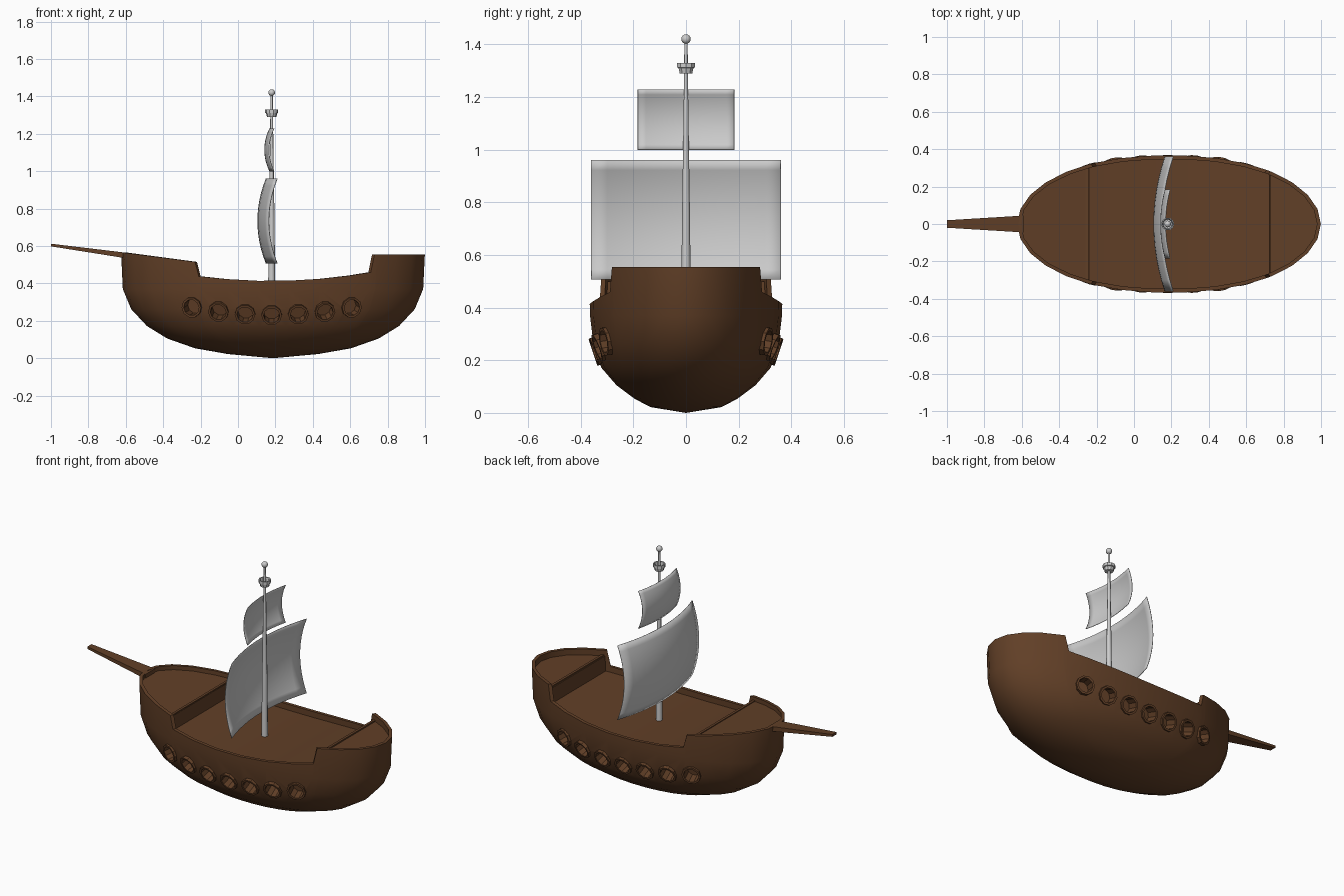
import bpy, bmesh, math
from mathutils import Vector, Matrix
from mathutils.bvhtree import BVHTree

if "Cube" in bpy.data.objects:
    bpy.data.objects.remove(bpy.data.objects["Cube"])

XC, A, B = 0.187, 0.812, 0.367   # hull centre, half length, half width

wood = bpy.data.materials.new("brown_wood")
wood.diffuse_color = (0.12, 0.05, 0.02, 1)
wood.use_nodes = True
wood.node_tree.nodes["Principled BSDF"].inputs["Base Color"].default_value = wood.diffuse_color


def finish(name, bm, mat=None, angle=30):
    bmesh.ops.recalc_face_normals(bm, faces=bm.faces)
    me = bpy.data.meshes.new(name)
    bm.to_mesh(me)
    bm.free()
    ob = bpy.data.objects.new(name, me)
    bpy.context.collection.objects.link(ob)
    if mat:
        me.materials.append(mat)
    smooth(ob, angle)
    return ob


def smooth(ob, angle):
    bpy.ops.object.select_all(action='DESELECT')
    ob.select_set(True)
    bpy.context.view_layer.objects.active = ob
    if angle:
        bpy.ops.object.shade_smooth_by_angle(angle=math.radians(angle))


def lathe(bm, profile, sides, matrix=Matrix(), closed=False):
    """Revolve (radius, height) points about local z."""
    rings = [[bm.verts.new(matrix @ Vector((r * math.cos(2 * math.pi * k / sides),
                                            r * math.sin(2 * math.pi * k / sides), z)))
              for k in range(sides)] for r, z in profile]
    pairs = list(zip(rings, rings[1:]))
    if closed:
        pairs.append((rings[-1], rings[0]))
    else:
        bm.faces.new(rings[0])
        bm.faces.new(rings[-1])
    for a, b in pairs:
        for k in range(sides):
            j = (k + 1) % sides
            bm.faces.new((a[k], a[j], b[j], b[k]))


# Sheer of the rail and of the deck, with raised bow and stern
def main_rail(x):
    return 0.413 + 0.165 * (x - 0.18) ** 2


def rail(x):
    if x < -0.22:
        return 0.515 - 0.13 * (x + 0.23)
    if x > 0.72:
        return 0.555
    return main_rail(x)


def deck(x):
    if x < -0.25:
        return rail(x) - 0.025
    if x > 0.74:
        return rail(x) - 0.035
    return main_rail(x) - 0.035


# Hull: stacked outlines from keel to rail, inner wall and stepped deck
xs = [XC + A * math.cos(math.radians(t)) for t in range(0, 181, 12)]
xs = [x for x in xs if min(abs(x - s) for s in (-0.23, 0.73)) > 0.05]
xs = sorted(xs + [-0.252, -0.248, -0.23, -0.21, 0.71, 0.73, 0.738, 0.742])
levels = [(0.0, 0, 0), (0.022, 0.24, 0.135), (0.053, 0.417, 0.195), (0.105, 0.565, 0.265),
          (0.172, 0.674, 0.323), (0.262, 0.758, 0.353), (0.37, 0.803, 0.366)]
T = 0.02
bm = bmesh.new()


def outline(a, b, height):
    up, down = [], []
    for x in xs:
        c = (x - XC) / A
        y = b * math.sqrt(max(0, 1 - abs(c) ** 2.2))
        px, z = XC + a * c, height(x)
        up.append(bm.verts.new((px, y, z)))
        down.append(bm.verts.new((px, -y, z)))
    return up, down


rings = [outline(a, b, lambda x, z=z: z) for z, a, b in levels]
rings += [outline(A, B, rail), outline(A - T, B - T, rail), outline(A - T, B - T, deck)]
n = len(xs)
for lo, hi in zip(rings, rings[1:]):
    for s in (0, 1):
        for i in range(n - 1):
            bm.faces.new((lo[s][i], lo[s][i + 1], hi[s][i + 1], hi[s][i]))
up, down = rings[-1]
for i in range(n - 1):
    bm.faces.new((up[i], up[i + 1], down[i + 1], down[i]))
bmesh.ops.remove_doubles(bm, verts=bm.verts, dist=0.0005)
bmesh.ops.recalc_face_normals(bm, faces=bm.faces)
tree = BVHTree.FromBMesh(bm)
hull = finish("hull", bm, wood, 0)

# Portholes: seven rings per side following the hull, with recessed openings
ring_bm, cut_bm = bmesh.new(), bmesh.new()
for side in (-1, 1):
    for k in range(-3, 4):
        x = 0.18 + 0.142 * k
        z = 0.232 + 0.0045 * k * k
        hit, normal, _, _ = tree.ray_cast(Vector((x, side, z)), Vector((0, -side, 0)))
        if normal.y * side < 0:
            normal = -normal
        m = Matrix.Translation(hit) @ normal.to_track_quat('Z', 'Y').to_matrix().to_4x4()
        lathe(ring_bm, [(0.055, -0.02), (0.055, 0.012), (0.043, 0.012), (0.043, -0.02)], 10, m, True)
        lathe(cut_bm, [(0.044, -0.06), (0.044, 0.05)], 10, m)
finish("porthole_rings", ring_bm, wood, 30)
cutter = finish("porthole_cutter", cut_bm, None, 0)
cutter.hide_render = True
mod = hull.modifiers.new("ports", 'BOOLEAN')
mod.operation, mod.solver, mod.object = 'DIFFERENCE', 'EXACT', cutter
smooth(hull, 0)
bpy.ops.object.modifier_apply(modifier="ports")
bpy.data.objects.remove(cutter)
smooth(hull, 32)


# Tapered boxes: each end is (x, half width, z low, z high)
def beam(name, e0, e1):
    bm = bmesh.new()
    ends = [[bm.verts.new((x, y, z)) for y, z in ((-w, lo), (w, lo), (w, hi), (-w, hi))]
            for x, w, lo, hi in (e0, e1)]
    a, b = ends
    bm.faces.new(a)
    bm.faces.new(b)
    for k in range(4):
        j = (k + 1) % 4
        bm.faces.new((a[k], a[j], b[j], b[k]))
    return finish(name, bm, wood, 0)


beam("bowsprit", (-1.0, 0.02, 0.598, 0.612), (-0.59, 0.045, 0.533, 0.563))
beam("bow_bulkhead", (-0.258, 0.3, 0.39, 0.5), (-0.243, 0.3, 0.39, 0.5))
beam("stern_bulkhead", (0.733, 0.262, 0.42, 0.528), (0.748, 0.262, 0.42, 0.528))

# Mast, lookout cup and top ball
at_mast = Matrix.Translation((0.18, 0, 0))
bm = bmesh.new()
lathe(bm, [(0.019, 0.36), (0.015, 0.75), (0.009, 1.15), (0.006, 1.42)], 8, at_mast)
finish("mast", bm, None, 50)
bm = bmesh.new()
lathe(bm, [(0.025, 1.29), (0.03, 1.31), (0.035, 1.312), (0.035, 1.33),
           (0.029, 1.33), (0.024, 1.3), (0.004, 1.3)], 10, at_mast)
finish("crows_nest", bm, None, 30)
bm = bmesh.new()
bmesh.ops.create_uvsphere(bm, u_segments=12, v_segments=8, radius=0.018,
                          matrix=Matrix.Translation((0.18, 0, 1.42)))
finish("mast_ball", bm, None, 60)


# Sails: thin sheets billowing toward the bow in both directions
def sail(name, half, z0, z1, x0, bow_y, bow_z, n=12):
    bm = bmesh.new()
    grid = []
    for i in range(n + 1):
        u = 2 * i / n - 1
        grid.append([])
        for j in range(n + 1):
            v = 2 * j / n - 1
            z = (z0 + z1) / 2 + v * (z1 - z0) / 2
            grid[-1].append(bm.verts.new((x0 + bow_y * u * u + bow_z * v * v, half * u, z)))
    for i in range(n):
        for j in range(n):
            bm.faces.new((grid[i][j], grid[i + 1][j], grid[i + 1][j + 1], grid[i][j + 1]))
    ob = finish(name, bm, None, 40)
    mod = ob.modifiers.new("thickness", 'SOLIDIFY')
    mod.thickness, mod.offset = 0.003, 0


sail("main_sail", 0.36, 0.507, 0.96, 0.105, 0.06, 0.045)
sail("top_sail", 0.183, 1.0, 1.228, 0.142, 0.024, 0.027)
